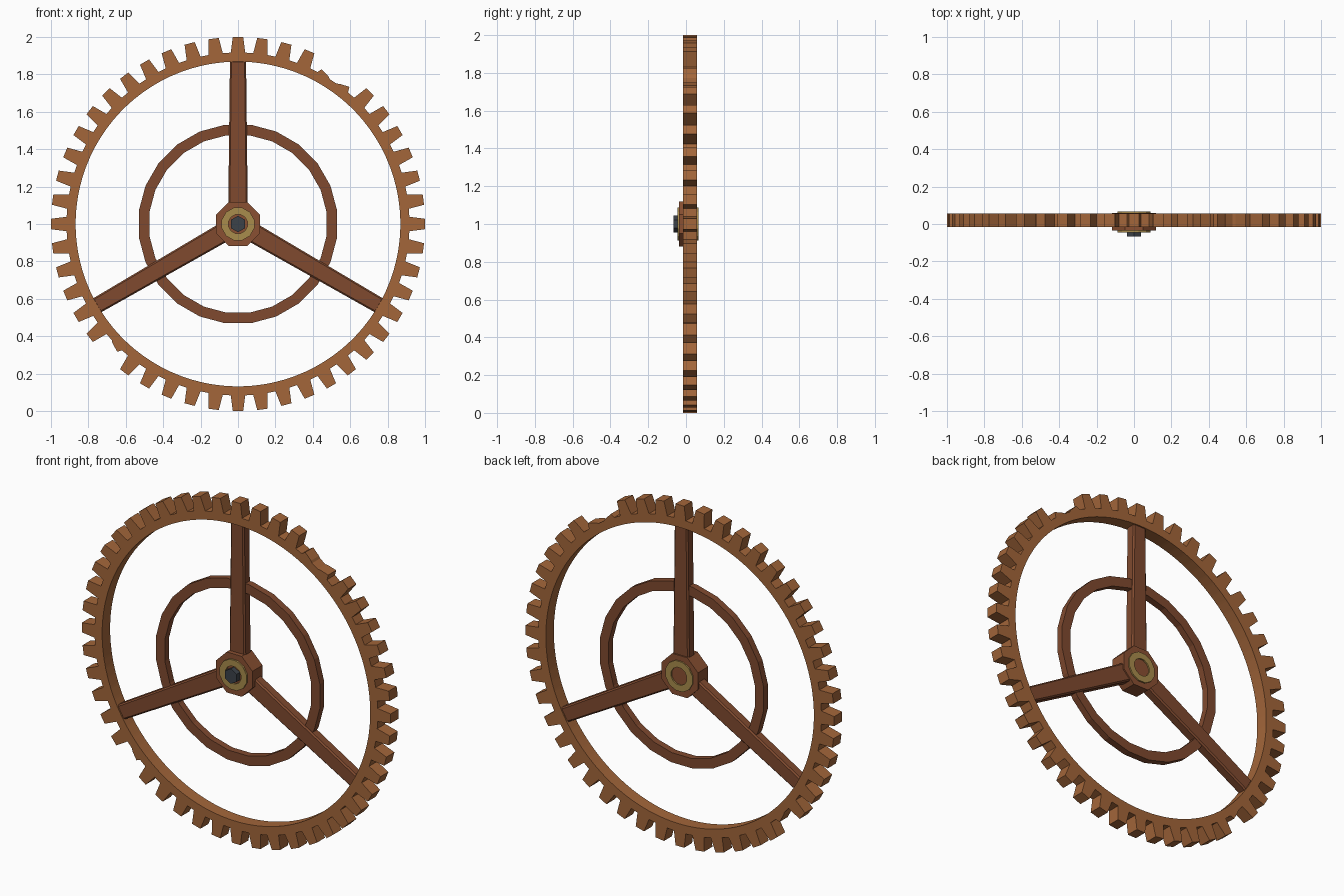
import bpy
import bmesh
from math import sin, cos, pi, radians
from mathutils import Matrix

if "Cube" in bpy.data.objects:
    bpy.data.objects.remove(bpy.data.objects["Cube"])

AXLE_Z = 1.0
TEETH = 48


def material(name, hex_code):
    def linear(i):
        c = int(hex_code[i:i + 2], 16) / 255
        return c / 12.92 if c < 0.04045 else ((c + 0.055) / 1.055) ** 2.4
    colour = (linear(0), linear(2), linear(4), 1)
    mat = bpy.data.materials.new(name)
    mat.use_nodes = True
    mat.diffuse_color = colour
    bsdf = mat.node_tree.nodes["Principled BSDF"]
    bsdf.inputs["Base Color"].default_value = colour
    bsdf.inputs["Roughness"].default_value = 0.8
    return mat


rim_wood = material("light_wood", "A3663A")
spoke_wood = material("dark_wood", "804A2F")
hub_wood = material("hub_wood", "8A5032")
brass = material("brass", "A98C4C")
iron = material("dark_iron", "3C4249")


def finish(name, bm, mat):
    bmesh.ops.recalc_face_normals(bm, faces=bm.faces)
    mesh = bpy.data.meshes.new(name)
    bm.to_mesh(mesh)
    bm.free()
    mesh.materials.append(mat)
    obj = bpy.data.objects.new(name, mesh)
    obj.location.z = AXLE_Z
    bpy.context.collection.objects.link(obj)
    return obj


def polar(radius, angle):
    return radius * cos(angle), radius * sin(angle)


def polygon(radius, sides, turn=0.5):
    return [polar(radius, 2 * pi * (i + turn) / sides) for i in range(sides)]


def prism(name, outline, front, back, mat):
    """Solid plate with an outline in the xz plane."""
    bm = bmesh.new()
    face = bm.faces.new([bm.verts.new((x, front, z)) for x, z in outline])
    side = bmesh.ops.extrude_face_region(bm, geom=[face])["geom"]
    moved = [v for v in side if isinstance(v, bmesh.types.BMVert)]
    bmesh.ops.translate(bm, verts=moved, vec=(0, back - front, 0))
    # The source face stays behind as the front cap
    if not face.is_valid or len(bm.faces) < len(outline) + 2:
        bm.faces.new([v for v in bm.verts if v not in moved])
    return finish(name, bm, mat)


def ring(name, outer, inner, front, back, mat):
    """Open ring between two matching outlines."""
    bm = bmesh.new()
    loops = [[bm.verts.new((x, y, z)) for x, z in line]
             for line, y in ((outer, front), (outer, back), (inner, back), (inner, front))]
    count = len(outer)
    for k in range(4):
        a, b = loops[k], loops[(k + 1) % 4]
        for i in range(count):
            j = (i + 1) % count
            bm.faces.new((a[i], a[j], b[j], b[i]))
    return finish(name, bm, mat)


# Toothed rim, with three teeth snapped off near the root
broken = {6 + 1: (0.945, 0.925), 8: (0.925, 0.94), 30: (0.925, 0.94)}
outer, inner = [], []
for t in range(TEETH):
    tip_a, tip_b = broken.get(t, (1.0, 1.0))
    for offset, radius in ((-2.4, 0.917), (-1.6, tip_a), (1.6, tip_b), (2.4, 0.917)):
        angle = 2 * pi * t / TEETH + radians(offset)
        outer.append(polar(radius, angle))
        inner.append(polar(0.868, angle))
ring("toothed_rim", outer, inner, -0.017, 0.057, rim_wood)

# Inner bracing ring
ring("inner_ring", polygon(0.535, 24), polygon(0.478, 24), 0.0, 0.04, spoke_wood)

# Three tapering spokes
for i, name in enumerate(("top_spoke", "right_spoke", "left_spoke")):
    outline = [(-0.052, 0.09), (0.052, 0.09), (0.043, 0.875), (-0.043, 0.875)]
    spoke = prism(name, outline, -0.01, 0.05, spoke_wood)
    spoke.data.transform(Matrix.Rotation(-i * 2 * pi / 3, 4, "Y"))
    bevel = spoke.modifiers.new("worn_edges", "BEVEL")
    bevel.width = 0.008
    bevel.segments = 1

# Octagonal hub with a brass collar on each side
prism("hub", polygon(0.128, 8), -0.036, 0.058, hub_wood)
for name, front, back in (("front_collar", -0.046, -0.03), ("back_collar", 0.05, 0.066)):
    ring(name, polygon(0.09, 12), polygon(0.052, 12), front, back, brass)

# Hexagonal axle nut
prism("axle_nut", polygon(0.044, 6), -0.066, -0.03, iron)
